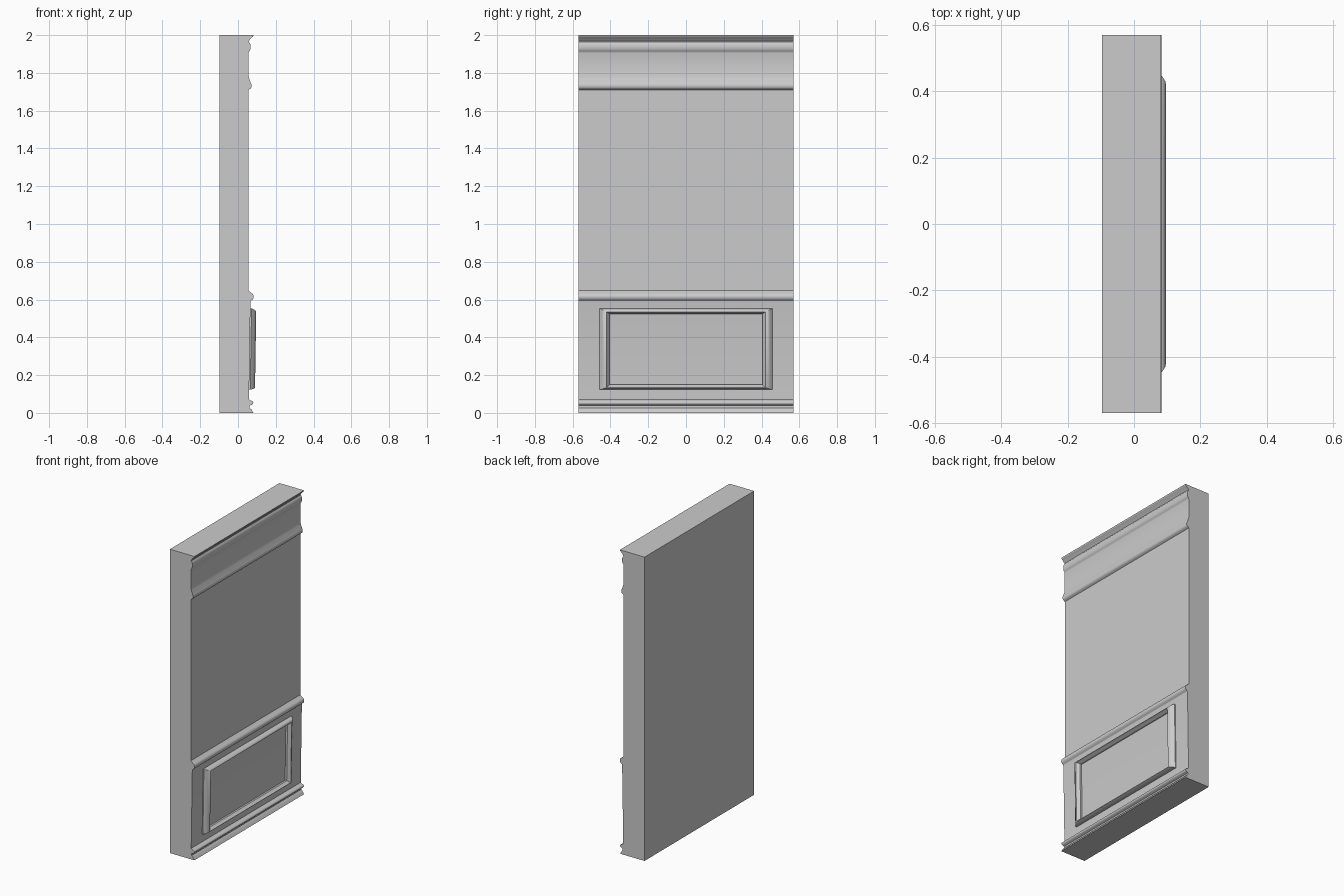
import bpy, bmesh, math

if "Cube" in bpy.data.objects:
    bpy.data.objects.remove(bpy.data.objects["Cube"])

BACK, HALF = -0.097, 0.57


def finish(name, bm):
    bmesh.ops.recalc_face_normals(bm, faces=bm.faces)
    me = bpy.data.meshes.new(name)
    bm.to_mesh(me)
    bm.free()
    ob = bpy.data.objects.new(name, me)
    bpy.context.collection.objects.link(ob)
    bpy.ops.object.select_all(action='DESELECT')
    ob.select_set(True)
    bpy.context.view_layer.objects.active = ob
    bpy.ops.object.shade_smooth_by_angle(angle=math.radians(30))
    return ob


def extrude_profile(name, front):
    """Solid run along y; front is a list of (x, z) from top to bottom."""
    pts = [(BACK, front[0][1])] + front + [(BACK, front[-1][1])]
    bm = bmesh.new()
    face = bm.faces.new([bm.verts.new((x, -HALF, z)) for x, z in pts])
    ext = bmesh.ops.extrude_face_region(bm, geom=[face], use_keep_orig=True)
    verts = [g for g in ext['geom'] if isinstance(g, bmesh.types.BMVert)]
    bmesh.ops.translate(bm, verts=verts, vec=(0, 2 * HALF, 0))
    return finish(name, bm)


def arc(x, z, rx, rz, a0, a1, n=6):
    return [(x + rx * math.cos(math.radians(a0 + (a1 - a0) * i / n)),
             z + rz * math.sin(math.radians(a0 + (a1 - a0) * i / n)))
            for i in range(n + 1)]


# Upper cornice and frieze
extrude_profile("cornice",
                [(0.082, 2.0), (0.080, 1.993), (0.066, 1.980), (0.058, 1.970)]
                + arc(0.056, 1.938, 0.011, 0.026, 80, -80)
                + [(0.056, 1.905), (0.056, 1.78), (0.060, 1.768), (0.066, 1.752)]
                + arc(0.062, 1.732, 0.010, 0.017, 50, -70)
                + [(0.055, 1.71)])

# Plain middle wall
extrude_profile("wall_field", [(0.055, 1.71), (0.055, 0.648)])

# Dado with chair rail, slightly sloped face and skirting
extrude_profile("dado",
                [(0.055, 0.648), (0.064, 0.640)]
                + arc(0.066, 0.615, 0.017, 0.020, 70, -70)
                + [(0.068, 0.592), (0.066, 0.582), (0.058, 0.072), (0.066, 0.066)]
                + arc(0.068, 0.053, 0.013, 0.011, 60, -70)
                + [(0.062, 0.038), (0.062, 0.026), (0.070, 0.020), (0.076, 0.008), (0.082, 0.0)])

# Raised picture-frame moulding: rows are half width, bottom z, top z, height
rings = [(0.457, 0.123, 0.553, -0.004), (0.457, 0.123, 0.553, 0.006),
         (0.445, 0.126, 0.547, 0.020), (0.430, 0.131, 0.539, 0.029),
         (0.420, 0.135, 0.534, 0.031), (0.412, 0.142, 0.529, 0.020),
         (0.405, 0.149, 0.524, 0.012), (0.405, 0.149, 0.524, -0.004)]
bm = bmesh.new()
loops = []
for hw, z0, z1, h in rings:
    loops.append([bm.verts.new((0.057 + 0.0157 * z + h, y, z))
                  for y, z in ((-hw, z0), (hw, z0), (hw, z1), (-hw, z1))])
for a, b in zip(loops, loops[1:] + loops[:1]):
    for i in range(4):
        j = (i + 1) % 4
        bm.faces.new((a[i], a[j], b[j], b[i]))
finish("panel_frame", bm)
